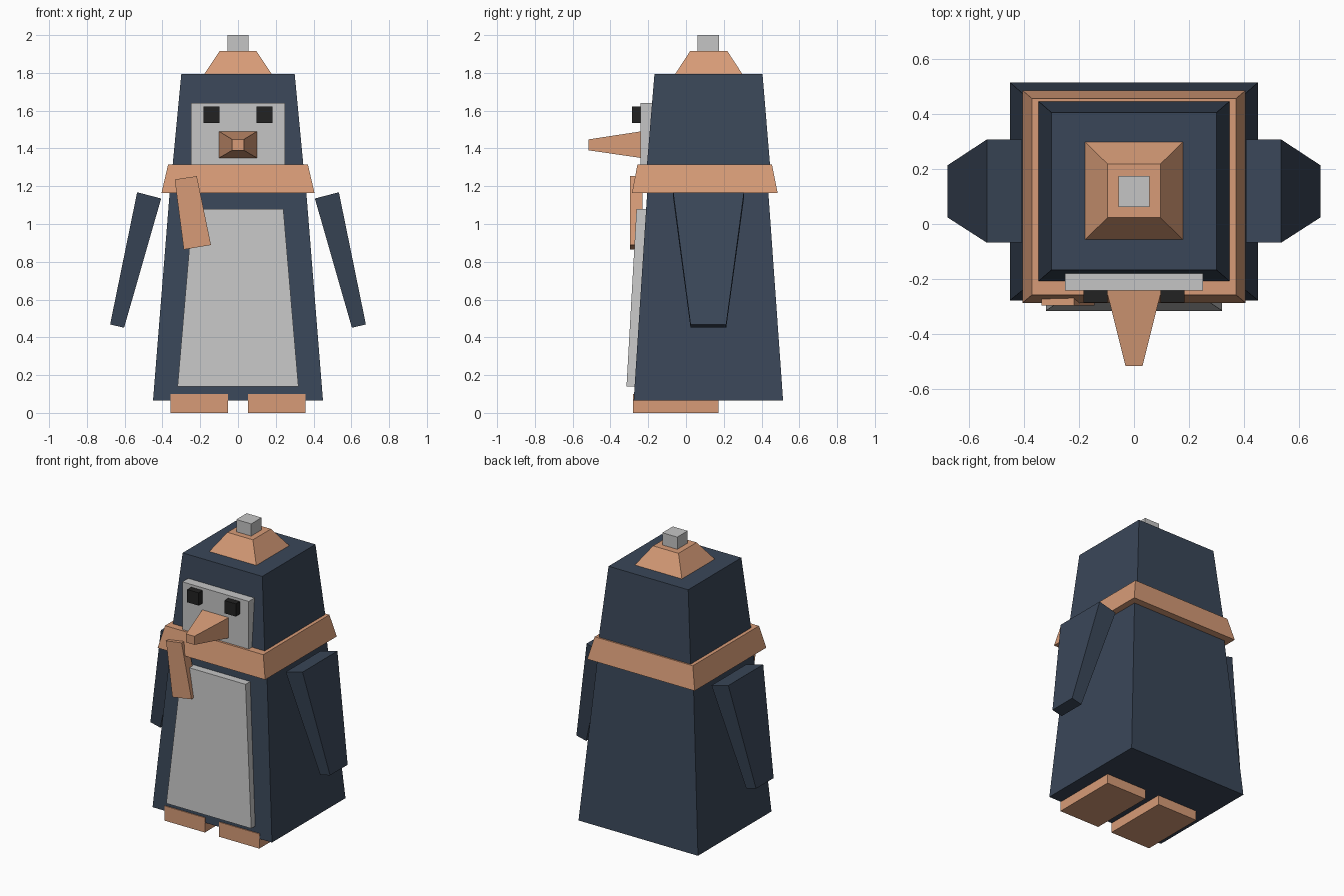
import bpy
import bmesh

cube = bpy.data.objects.get("Cube")
if cube:
    bpy.data.objects.remove(cube, do_unlink=True)


def material(name, r, g, b):
    mat = bpy.data.materials.new(name)
    mat.use_nodes = True
    mat.diffuse_color = (r, g, b, 1)
    shader = next(n for n in mat.node_tree.nodes if n.type == 'BSDF_PRINCIPLED')
    shader.inputs["Base Color"].default_value = (r, g, b, 1)
    return mat


navy = material("navy", 0.042, 0.062, 0.098)
orange = material("soft_orange", 0.68, 0.33, 0.185)
grey = material("light_grey", 0.56, 0.56, 0.56)
black = material("black", 0.016, 0.016, 0.016)


def loft(name, mat, ring_a, ring_b):
    """Solid between two matching rings of points."""
    bm = bmesh.new()
    a = [bm.verts.new(p) for p in ring_a]
    b = [bm.verts.new(p) for p in ring_b]
    bm.faces.new(a)
    bm.faces.new(b)
    for i in range(len(a)):
        j = (i + 1) % len(a)
        bm.faces.new((a[i], a[j], b[j], b[i]))
    bmesh.ops.recalc_face_normals(bm, faces=bm.faces)
    mesh = bpy.data.meshes.new(name)
    bm.to_mesh(mesh)
    bm.free()
    mesh.materials.append(mat)
    obj = bpy.data.objects.new(name, mesh)
    bpy.context.collection.objects.link(obj)
    return obj


def rect(x0, x1, y0, y1, z):
    return [(x0, y0, z), (x1, y0, z), (x1, y1, z), (x0, y1, z)]


def frustum(name, mat, low, high):
    """Tapered block; each level is half width, front, back, height."""
    return loft(name, mat, *[rect(-w, w, f, b, z) for w, f, b, z in (low, high)])


def box(name, mat, x0, x1, y0, y1, z0, z1):
    return loft(name, mat, rect(x0, x1, y0, y1, z0), rect(x0, x1, y0, y1, z1))


# Body, head, scarf and hat
frustum("body", navy, (0.45, -0.277, 0.514, 0.065), (0.355, -0.2, 0.43, 1.25))
frustum("head", navy, (0.352, -0.212, 0.45, 1.25), (0.30, -0.167, 0.405, 1.795))
frustum("scarf", orange, (0.405, -0.286, 0.485, 1.165), (0.37, -0.257, 0.455, 1.315))
frustum("hat", orange, (0.181, -0.06, 0.301, 1.79), (0.096, 0.023, 0.218, 1.917))
frustum("hat_bobble", grey, (0.056, 0.062, 0.174, 1.9), (0.056, 0.062, 0.174, 2.0))

# Face and belly
box("face_plate", grey, -0.25, 0.25, -0.242, -0.18, 1.31, 1.64)
frustum("belly", grey, (0.32, -0.315, -0.25, 0.14), (0.24, -0.262, -0.19, 1.08))


def upright(half, y, z0, z1):
    return [(-half, y, z0), (half, y, z0), (half, y, z1), (-half, y, z1)]


loft("beak", orange, upright(0.1, -0.24, 1.35, 1.49), upright(0.031, -0.515, 1.39, 1.448))

# Hanging scarf end
tail = [(-0.335, 1.236), (-0.218, 1.253), (-0.143, 0.889), (-0.287, 0.865)]
loft("scarf_end", orange, [(x, -0.296, z) for x, z in tail], [(x, -0.23, z) for x, z in tail])

# Paired parts
for side, s in (("left", 1), ("right", -1)):
    box(side + "_eye", black, s * 0.097, s * 0.183, -0.285, -0.23, 1.535, 1.622)
    box(side + "_foot", orange, s * 0.053, s * 0.357, -0.281, 0.172, 0.0, 0.1)
    shoulder = [(s * 0.407, -0.068, 1.135), (s * 0.534, -0.068, 1.168),
                (s * 0.534, 0.307, 1.168), (s * 0.407, 0.307, 1.135)]
    tip = [(s * 0.603, 0.024, 0.451), (s * 0.677, 0.024, 0.468),
           (s * 0.677, 0.213, 0.468), (s * 0.603, 0.213, 0.451)]
    loft(side + "_flipper", navy, shoulder, tip)
